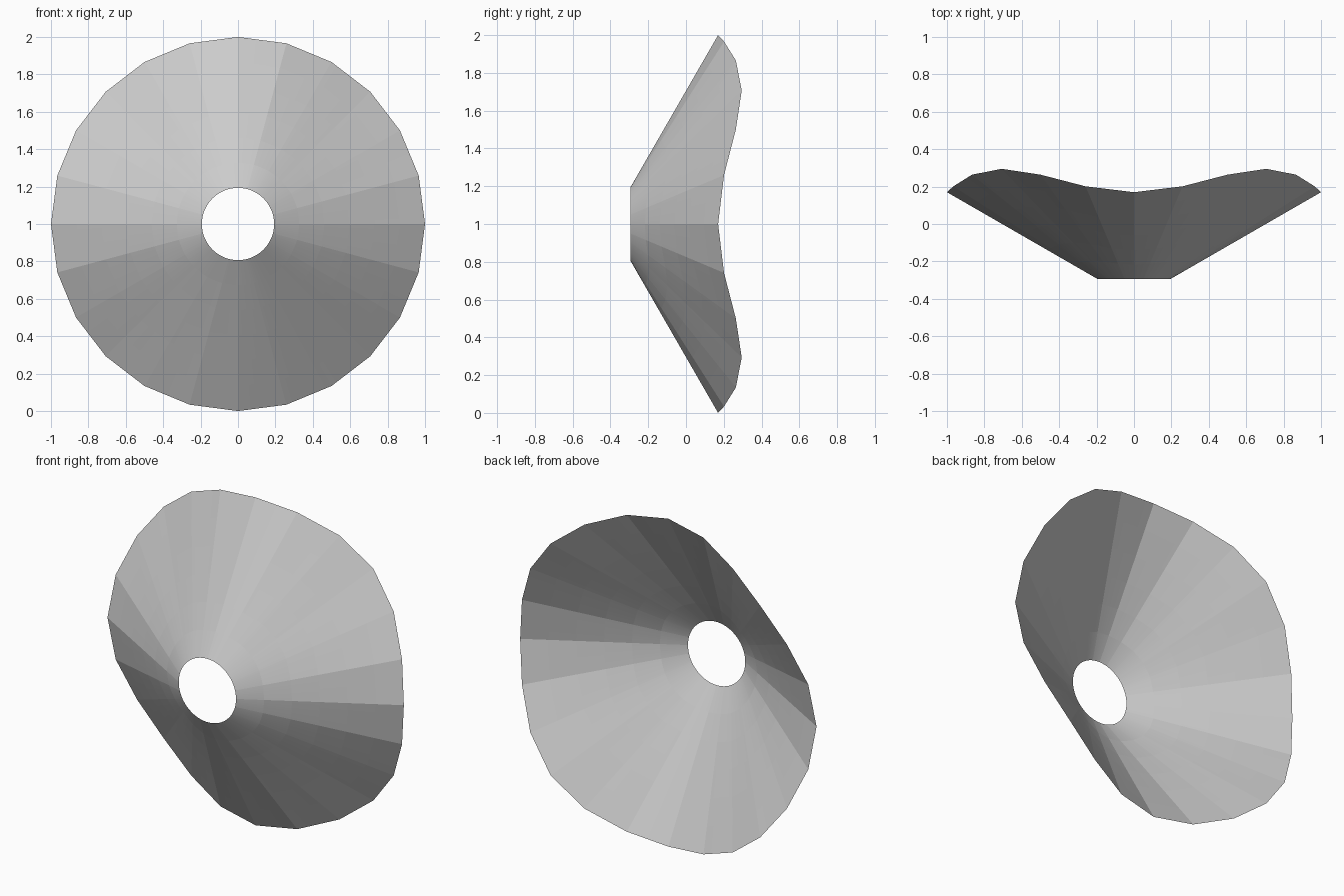
import bpy, bmesh
from math import cos, sin, pi

if "Cube" in bpy.data.objects:
    bpy.data.objects.remove(bpy.data.objects["Cube"])

SIDES, SUB, RINGS = 24, 8, 6          # rim sides, strips per side, rings
INNER_R, INNER_Y, CENTRE_Z = 0.193, -0.295, 1.0


def rim_point(i):
    """Corner of the wavy 24-sided rim."""
    a = 2 * pi * i / SIDES
    return cos(a), 0.2325 - 0.0625 * cos(4 * a), CENTRE_Z + sin(a)


def lerp(p, q, t):
    return tuple(u + (v - u) * t for u, v in zip(p, q))


# Thin flared shell: straight rulings from the round hole to the faceted rim
bm = bmesh.new()
n = SIDES * SUB
columns = []
for k in range(n):
    i, s = divmod(k, SUB)
    outer = lerp(rim_point(i), rim_point(i + 1), s / SUB)
    a = 2 * pi * k / n
    inner = (INNER_R * cos(a), INNER_Y, CENTRE_Z + INNER_R * sin(a))
    columns.append([bm.verts.new(lerp(inner, outer, r / RINGS)) for r in range(RINGS + 1)])

for k in range(n):
    a, b = columns[k], columns[(k + 1) % n]
    for r in range(RINGS):
        bm.faces.new((a[r], a[r + 1], b[r + 1], b[r]))

# Face the shell outwards, towards the front
bm.normal_update()
if sum(f.normal.y for f in bm.faces) > 0:
    bmesh.ops.reverse_faces(bm, faces=bm.faces[:])

mesh = bpy.data.meshes.new("flared_shell")
bm.to_mesh(mesh)
bm.free()
shell = bpy.data.objects.new("flared_shell", mesh)
bpy.context.collection.objects.link(shell)
